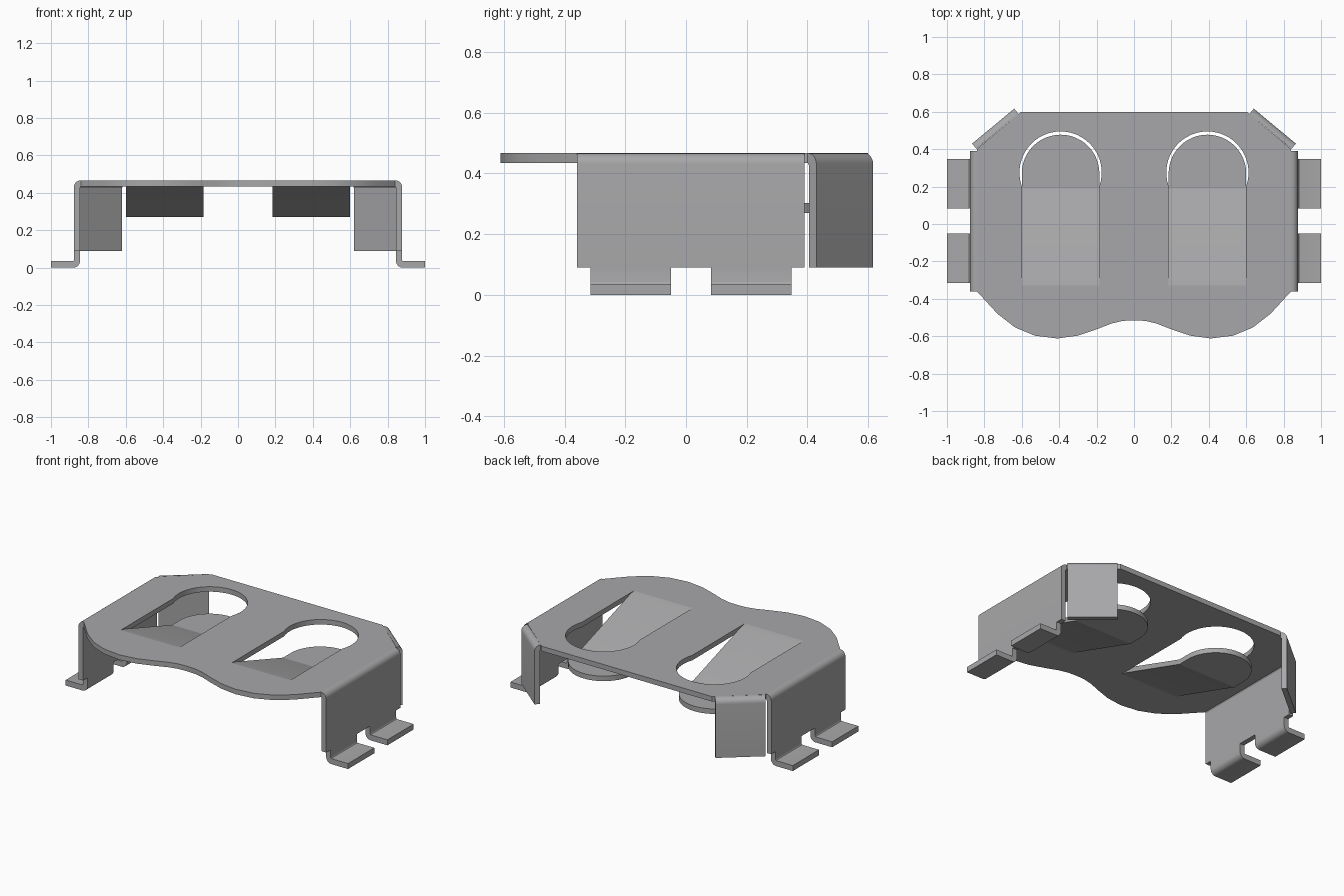
import bpy, bmesh, math
from mathutils import Vector

cube = bpy.data.objects.get("Cube")
if cube:
    bpy.data.objects.remove(cube, do_unlink=True)

steel = bpy.data.materials.new("grey_steel")
steel.use_nodes = True
GREY = (0.39, 0.39, 0.40, 1)
steel.diffuse_color = GREY
steel.node_tree.nodes["Principled BSDF"].inputs["Base Color"].default_value = GREY

T = 0.032          # sheet thickness
TOP = 0.467        # top of the plate
HEM = 0.09         # lower edge of walls and flaps


def arc(cx, cy, r, a0, a1, n):
    return [(cx + r * math.cos(a0 + (a1 - a0) * i / n),
             cy + r * math.sin(a0 + (a1 - a0) * i / n)) for i in range(n + 1)]


def slab(name, loops, sweep, mirror=True):
    """Fill the outline (first loop) minus holes, then sweep it into a solid."""
    bm = bmesh.new()
    edges = []
    for loop in loops:
        vs = [bm.verts.new(p) for p in loop]
        if len(loops) == 1:
            bm.faces.new(vs)
        else:
            edges += [bm.edges.new((v, vs[i - 1])) for i, v in enumerate(vs)]
    if edges:
        bmesh.ops.triangle_fill(bm, edges=edges, use_beauty=True, normal=(0, 0, 1))
    out = bmesh.ops.extrude_face_region(bm, geom=bm.faces[:], use_keep_orig=True)
    verts = [g for g in out["geom"] if isinstance(g, bmesh.types.BMVert)]
    bmesh.ops.translate(bm, verts=verts, vec=sweep)
    bmesh.ops.recalc_face_normals(bm, faces=bm.faces[:])
    mesh = bpy.data.meshes.new(name)
    bm.to_mesh(mesh)
    bm.free()
    mesh.materials.append(steel)
    obj = bpy.data.objects.new(name, mesh)
    bpy.context.collection.objects.link(obj)
    bpy.ops.object.select_all(action='DESELECT')
    obj.select_set(True)
    bpy.context.view_layer.objects.active = obj
    bpy.ops.object.shade_smooth_by_angle(angle=math.radians(30))
    if mirror:
        obj.modifiers.new("Mirror", 'MIRROR')
    return obj


def flat(points, z):
    return [(x, y, z) for x, y in points]


# Top plate with wavy front edge and two keyhole slots
half = [(0, -0.515), (0.06, -0.518), (0.12, -0.532), (0.2, -0.563), (0.3, -0.597),
        (0.41, -0.612), (0.53, -0.597), (0.636, -0.553), (0.73, -0.48), (0.84, -0.36),
        (0.84, 0.40), (0.615, 0.59), (0.605, 0.6)]
outline = half + [(-x, y) for x, y in reversed(half[1:])]
SLOT_L, SLOT_R, HINGE = 0.185, 0.6, -0.33
MID = (SLOT_L + SLOT_R) / 2
slot = [(SLOT_L, HINGE), (SLOT_R, HINGE)] + arc(MID, 0.275, 0.22, -0.345, math.pi + 0.345, 28)
slot_mirrored = [(-x, y) for x, y in slot]
slab("top_plate", [flat(p, TOP - T) for p in (outline, slot, slot_mirrored)], (0, 0, T), False)

# Bent-down edge profile (u outward, z up), shared by walls and corner flaps
bend = ([(-0.005, TOP)] + arc(T - 0.036, TOP - 0.036, 0.036, math.pi / 2, 0, 6)[1:]
        + [(T, HEM), (0, HEM), (0, TOP - T - 0.008), (-0.005, TOP - T)])

# Side walls
WALL = 0.845
slab("side_walls", [[(WALL + u, -0.36, z) for u, z in bend]], (0, 0.75, 0))

# Mounting feet
foot = ([(WALL, HEM)] + arc(WALL + 0.036, 0.036, 0.036, math.pi, 1.5 * math.pi, 6)
        + [(1, 0), (1, 0.035)]
        + arc(WALL + T + 0.008, 0.043, 0.008, 1.5 * math.pi, math.pi, 3)
        + [(WALL + T, HEM)])
for name, y in (("front_feet", -0.315), ("back_feet", 0.083)):
    slab(name, [[(x, y, z) for x, z in foot]], (0, 0.265, 0))

# Diagonal corner flaps
start, end = Vector((0.62, 0.592, 0)), Vector((0.845, 0.405, 0))
along = end - start
outward = Vector((-along.y, along.x, 0)).normalized()
slab("corner_flaps", [[start + outward * u + Vector((0, 0, z)) for u, z in bend]], along)

# Sloping tongues hanging from the slots
KINK, PAD = 0.19, 0.27
slope = [(HINGE, TOP), (HINGE + 0.04, TOP - 0.008), (KINK, PAD + T),
         (KINK, PAD), (HINGE + 0.03, TOP - T - 0.006), (HINGE, TOP - T)]
slab("tongue_slopes", [[(SLOT_L, y, z) for y, z in slope]], (SLOT_R - SLOT_L, 0, 0))

# Level rounded tongue ends
pad = [(SLOT_L, KINK), (SLOT_R, KINK)] + arc(MID, 0.27, 0.2075, 0, math.pi, 24)
slab("tongue_pads", [flat(pad, PAD)], (0, 0, T))
